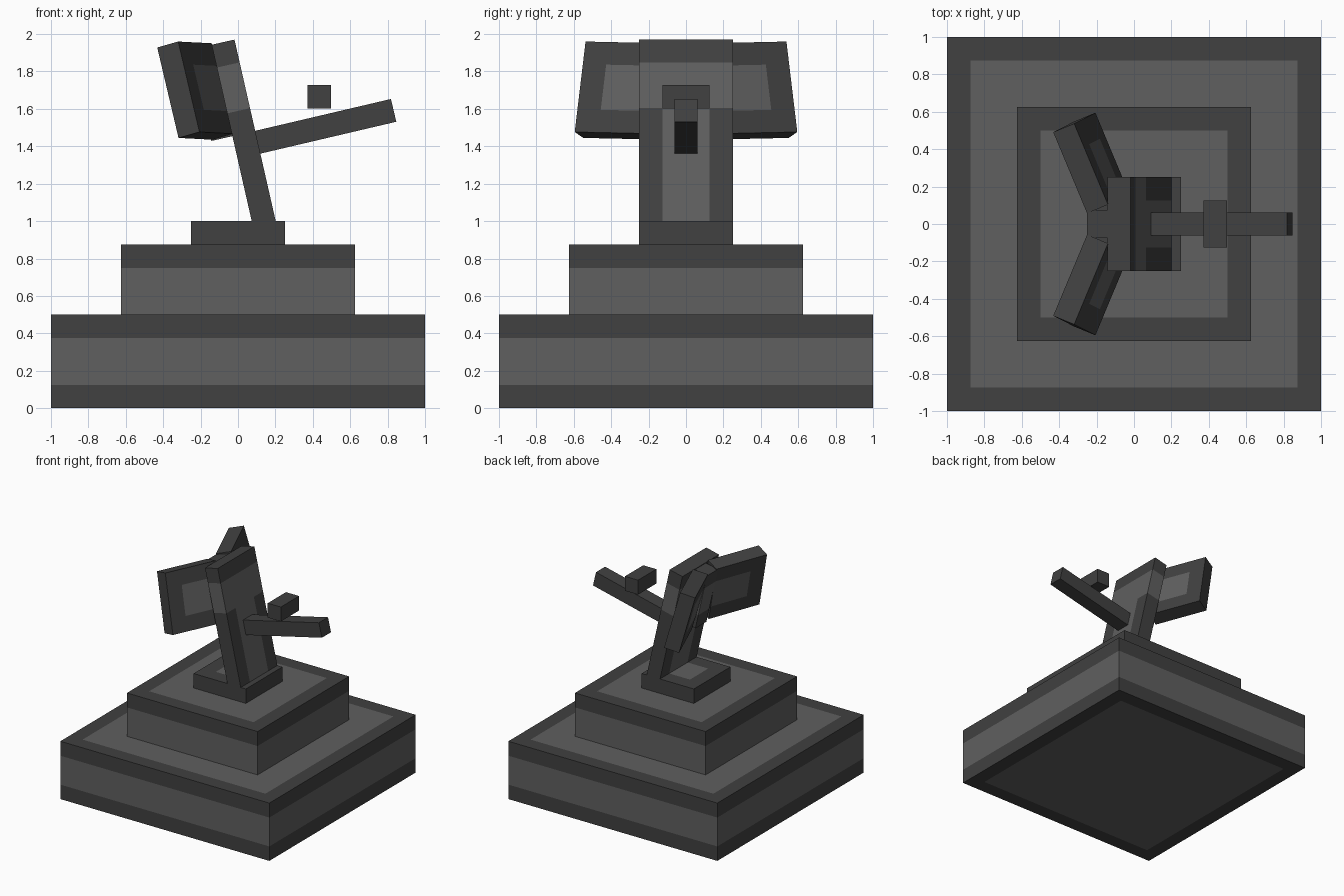
import bpy, bmesh, math
from mathutils import Matrix, Vector

if "Cube" in bpy.data.objects:
    bpy.data.objects.remove(bpy.data.objects["Cube"])


def make_mat(name, v):
    m = bpy.data.materials.new(name)
    m.diffuse_color = (v, v, v, 1)
    m.use_nodes = True
    m.node_tree.nodes["Principled BSDF"].inputs["Base Color"].default_value = m.diffuse_color
    return m


MATS = [make_mat("dark grey", 0.052), make_mat("light grey", 0.115)]


def box(name, lo, hi, matrix=Matrix(), cuts=((), (), ()), light=None):
    """Box from lo to hi, sliced at the given x/y/z values; light(c, n) picks pale faces."""
    bm = bmesh.new()
    bmesh.ops.create_cube(bm, size=1)
    for v in bm.verts:
        v.co = Vector([lo[i] + (v.co[i] + 0.5) * (hi[i] - lo[i]) for i in range(3)])
    for axis, values in enumerate(cuts):
        n = Vector([float(i == axis) for i in range(3)])
        for val in values:
            bmesh.ops.bisect_plane(bm, geom=bm.verts[:] + bm.edges[:] + bm.faces[:],
                                   plane_co=n * val, plane_no=n)
    bm.normal_update()
    for f in bm.faces:
        f.material_index = int(bool(light and light(f.calc_center_median(), f.normal)))
    bm.transform(matrix)
    bmesh.ops.recalc_face_normals(bm, faces=bm.faces)
    me = bpy.data.meshes.new(name)
    bm.to_mesh(me)
    bm.free()
    for m in MATS:
        me.materials.append(m)
    ob = bpy.data.objects.new(name, me)
    bpy.context.collection.objects.link(ob)
    return ob


# stepped plinth: pale band on the sides, pale inset on top and bottom
def tier(name, half, z0, z1, band):
    r = half - 0.125

    def light(c, n):
        if abs(n.z) > 0.5:
            return max(abs(c.x), abs(c.y)) < r
        return band[0] < c.z < band[1]
    zs = [z for z in band if z0 < z < z1]
    box(name, (-half, -half, z0), (half, half, z1), cuts=((-r, r), (-r, r), zs), light=light)


tier("base_tier", 1, 0, 0.5, (0.125, 0.375))
tier("middle_tier", 0.625, 0.5, 0.875, (0.5, 0.75))
tier("top_tier", 0.25, 0.875, 1.0, (0, 0))

# leaning slab: pale band near the top, pale centre strip below it
lean = Matrix.Translation((0.1375, 0, 1)) @ Matrix.Rotation(math.radians(-12.8), 4, 'Y')


def slab_light(c, n):
    if abs(n.z) > 0.5:
        return False
    if 0.605 < c.z < 0.856:
        return True
    return c.z < 0.605 and abs(n.x) > 0.5 and abs(c.y) < 0.125


box("leaning_slab", (-0.0625, -0.25, -0.04), (0.0625, 0.25, 0.981), lean,
    ((), (-0.125, 0.125), (0.605, 0.856)), slab_light)

# block joining the wings behind the slab
box("wing_joint", (-0.178, -0.075, 0.48), (-0.0625, 0.075, 0.975), lean,
    ((), (), (0.605, 0.856)), lambda c, n: 0.605 < c.z < 0.856 and abs(n.z) < 0.5)

# swept wings, measured from their outer front top corner
y_ax = Vector((-0.385, 0.923, 0.02)).normalized()
x_ax = y_ax.cross(Vector((-0.23, -0.11, 0.967))).normalized()
z_ax = x_ax.cross(y_ax)
wing = Matrix.Translation((-0.32, 0.537, 1.96)) @ Matrix((x_ax, y_ax, z_ax)).transposed().to_4x4()
for side, s in (("back", 1), ("front", -1)):
    box(side + "_wing", (-0.125, -0.47, -0.5), (0, 0, 0), Matrix.Diagonal((1, s, 1, 1)) @ wing,
        ((), (-0.135,), (-0.375, -0.125)),
        lambda c, n: abs(n.x) > 0.5 and c.y < -0.135 and -0.375 < c.z < -0.125)

# arm reaching forward from the slab, and the small bar above it
arm = Matrix.Translation((0.832, 0, 1.592)) @ Matrix.Rotation(math.radians(-13.2), 4, 'Y')
box("arm", (-0.765, -0.0625, -0.0625), (0, 0.0625, 0.0625), arm)
box("floating_bar", (0.372, -0.125, 1.602), (0.497, 0.125, 1.727))
